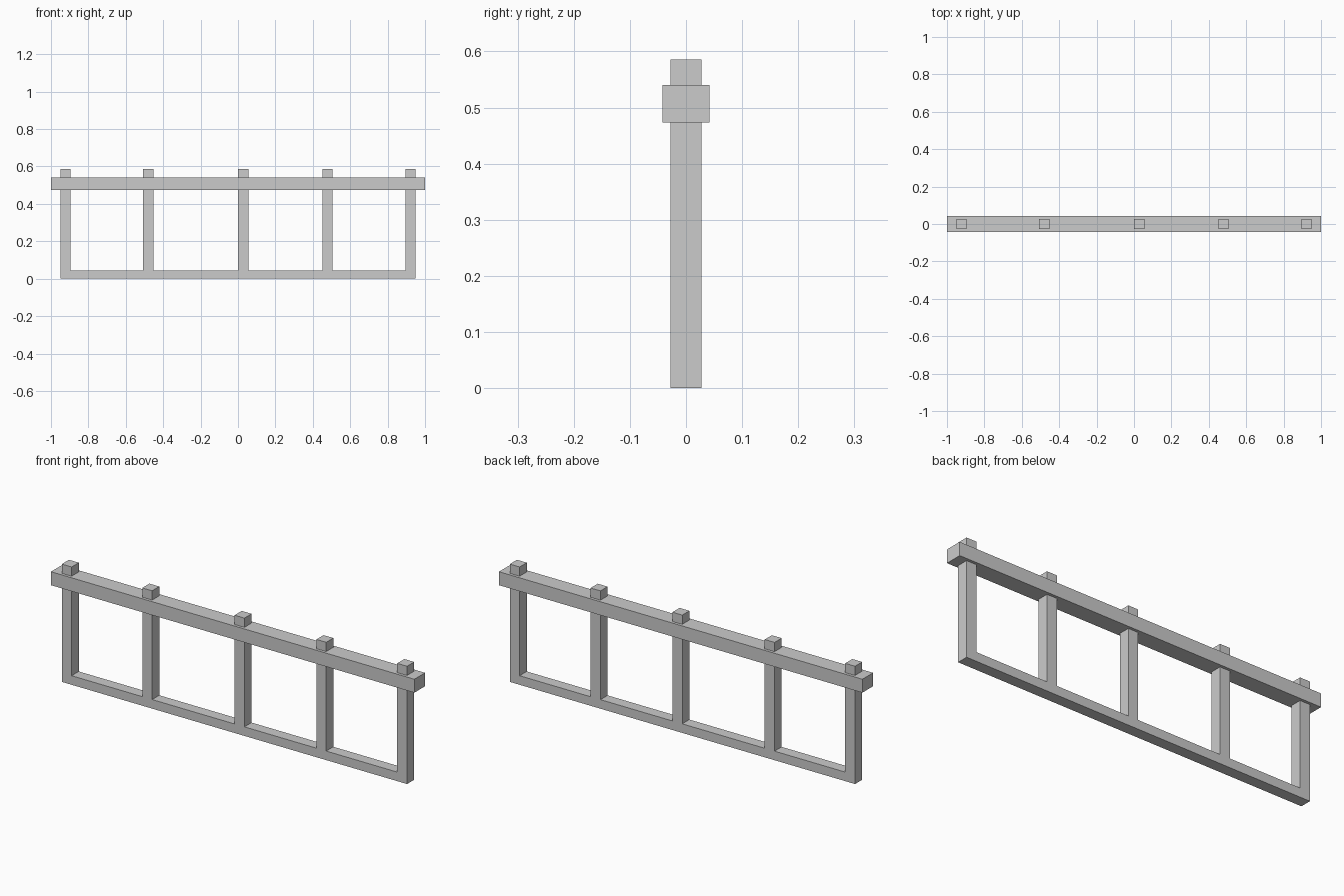
import bpy, bmesh
from mathutils import Vector

if "Cube" in bpy.data.objects:
    bpy.data.objects.remove(bpy.data.objects["Cube"])

POSTS = [-0.923, -0.48, 0.028, 0.478, 0.923]   # post centres along x
HALF = 0.027                                   # half post width
DEPTH = 0.056
SILL_TOP, POST_TOP = 0.045, 0.586


def add_object(name, bm):
    bmesh.ops.recalc_face_normals(bm, faces=bm.faces)
    mesh = bpy.data.meshes.new(name)
    bm.to_mesh(mesh)
    bm.free()
    obj = bpy.data.objects.new(name, mesh)
    bpy.context.collection.objects.link(obj)
    return obj


# Posts and bottom sill: one comb-shaped outline, extruded through y
outline = [(POSTS[-1] + HALF, 0), (POSTS[0] - HALF, 0)]
for i, x in enumerate(POSTS):
    if i > 0:
        outline.append((x - HALF, SILL_TOP))
    outline += [(x - HALF, POST_TOP), (x + HALF, POST_TOP)]
    if i < len(POSTS) - 1:
        outline.append((x + HALF, SILL_TOP))

bm = bmesh.new()
face = bm.faces.new([bm.verts.new((x, -DEPTH / 2, z)) for x, z in outline])
ext = bmesh.ops.extrude_face_region(bm, geom=[face], use_keep_orig=True)
bmesh.ops.translate(bm, vec=Vector((0, DEPTH, 0)),
                    verts=[v for v in ext["geom"] if isinstance(v, bmesh.types.BMVert)])
add_object("posts_and_sill", bm)

# Thicker top rail that the posts pass through
bm = bmesh.new()
bmesh.ops.create_cube(bm, size=1)
bmesh.ops.scale(bm, vec=Vector((2.0, 0.084, 0.067)), verts=bm.verts)
bmesh.ops.translate(bm, vec=Vector((0, 0, 0.5065)), verts=bm.verts)
add_object("top_rail", bm)
